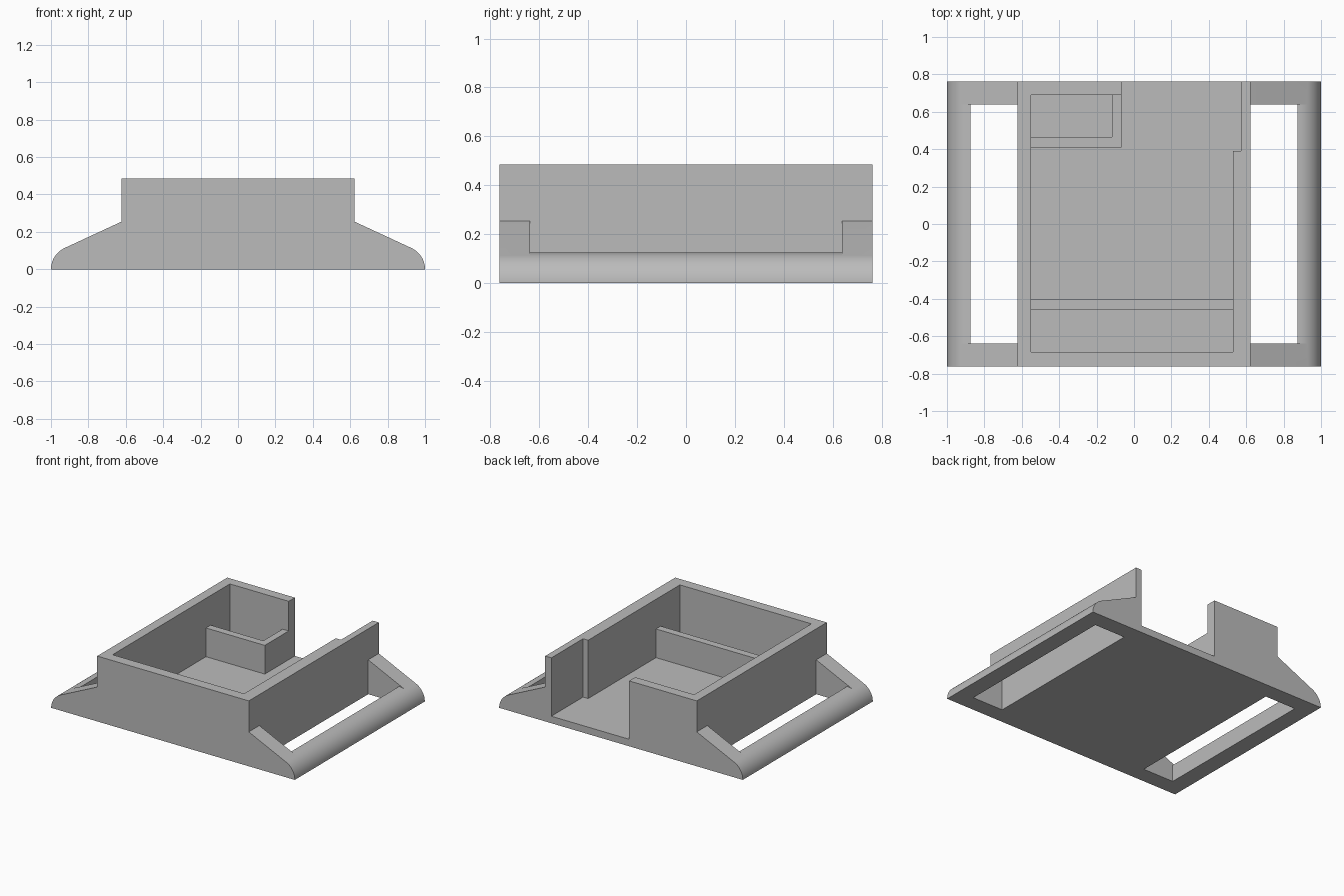
import bpy
import bmesh
from math import cos, sin, acos, hypot, atan2, radians
from mathutils import Vector

default = bpy.data.objects.get("Cube")
if default:
    bpy.data.objects.remove(default, do_unlink=True)

# Main sizes
DEPTH, HEIGHT = 0.762, 0.485
WALL_X, SHOULDER = 0.622, 0.255
SLOT_Y, FLOOR = 0.638, 0.052
RADIUS = 0.125
BAR_X = 1 - RADIUS
DIVIDER_TOP = 0.265

grey = bpy.data.materials.new("plain grey")
grey.use_nodes = True
colour = (0.5, 0.5, 0.5, 1)
grey.diffuse_color = colour
grey.node_tree.nodes["Principled BSDF"].inputs["Base Color"].default_value = colour


def prism(name, outline, offset):
    """Extrude a closed 3D outline along an offset."""
    bm = bmesh.new()
    face = bm.faces.new([bm.verts.new(p) for p in outline])
    extruded = bmesh.ops.extrude_face_region(bm, geom=[face], use_keep_orig=True)
    moved = [v for v in extruded["geom"] if isinstance(v, bmesh.types.BMVert)]
    bmesh.ops.translate(bm, verts=moved, vec=Vector(offset))
    bmesh.ops.recalc_face_normals(bm, faces=bm.faces)
    mesh = bpy.data.meshes.new(name)
    bm.to_mesh(mesh)
    bm.free()
    mesh.materials.append(grey)
    obj = bpy.data.objects.new(name, mesh)
    bpy.context.collection.objects.link(obj)
    return obj


def side_prism(name, profile, half):
    return prism(name, [(x, -half, z) for x, z in profile], (0, 2 * half, 0))


def plan_prism(name, plan, low, high):
    return prism(name, [(x, y, low) for x, y in plan], (0, 0, high - low))


def activate(obj):
    bpy.ops.object.select_all(action="DESELECT")
    obj.select_set(True)
    bpy.context.view_layer.objects.active = obj


def cut(obj, cutter):
    cutter.hide_render = True
    mod = obj.modifiers.new("cut", "BOOLEAN")
    mod.operation, mod.solver, mod.object = "DIFFERENCE", "EXACT", cutter
    activate(obj)
    bpy.ops.object.modifier_apply(modifier=mod.name)
    bpy.data.objects.remove(cutter, do_unlink=True)


def arc(start, end, steps):
    angles = [start + (end - start) * i / steps for i in range(steps + 1)]
    return [(BAR_X + RADIUS * cos(a), RADIUS * sin(a)) for a in angles]


# Outer body: tray block with sloped arms that run tangent into rounded edges
dx, dz = WALL_X - BAR_X, SHOULDER
tangent = atan2(dz, dx) - acos(RADIUS / hypot(dx, dz))
half = arc(0, tangent, 14) + [(WALL_X, SHOULDER), (WALL_X, HEIGHT)]
body = side_prism("tray_body", half + [(-x, z) for x, z in reversed(half)], DEPTH)

# Side slots, leaving a quarter-round handle bar on each side
bar_top = arc(radians(90), tangent, 5)
slot = [(WALL_X, -0.1), (BAR_X, -0.1)] + bar_top + [(bar_top[-1][0], 0.3), (WALL_X, 0.3)]
for side in (1, -1):
    cut(body, side_prism("slot_cutter", [(side * x, z) for x, z in slot], SLOT_Y))

# Open cavity with a doorway at the back and a thinner stretch of left wall
cavity = [(-0.55, -0.685), (0.53, -0.685), (0.53, 0.39), (0.572, 0.39),
          (0.572, 0.9), (-0.067, 0.9), (-0.067, 0.69), (-0.55, 0.69)]
cut(body, plan_prism("cavity_cutter", cavity, FLOOR, 0.7))

# Low inner walls: front divider and the corner pocket
divider = [(-0.55, -0.46), (0.53, -0.46), (0.53, -0.405), (-0.55, -0.405)]
pocket = [(-0.55, 0.41), (-0.067, 0.41), (-0.067, 0.69),
          (-0.118, 0.69), (-0.118, 0.465), (-0.55, 0.465)]
plan_prism("front_divider", divider, FLOOR, DIVIDER_TOP)
plan_prism("pocket_wall", pocket, FLOOR, DIVIDER_TOP)

activate(body)
bpy.ops.object.shade_smooth_by_angle(angle=radians(20))
